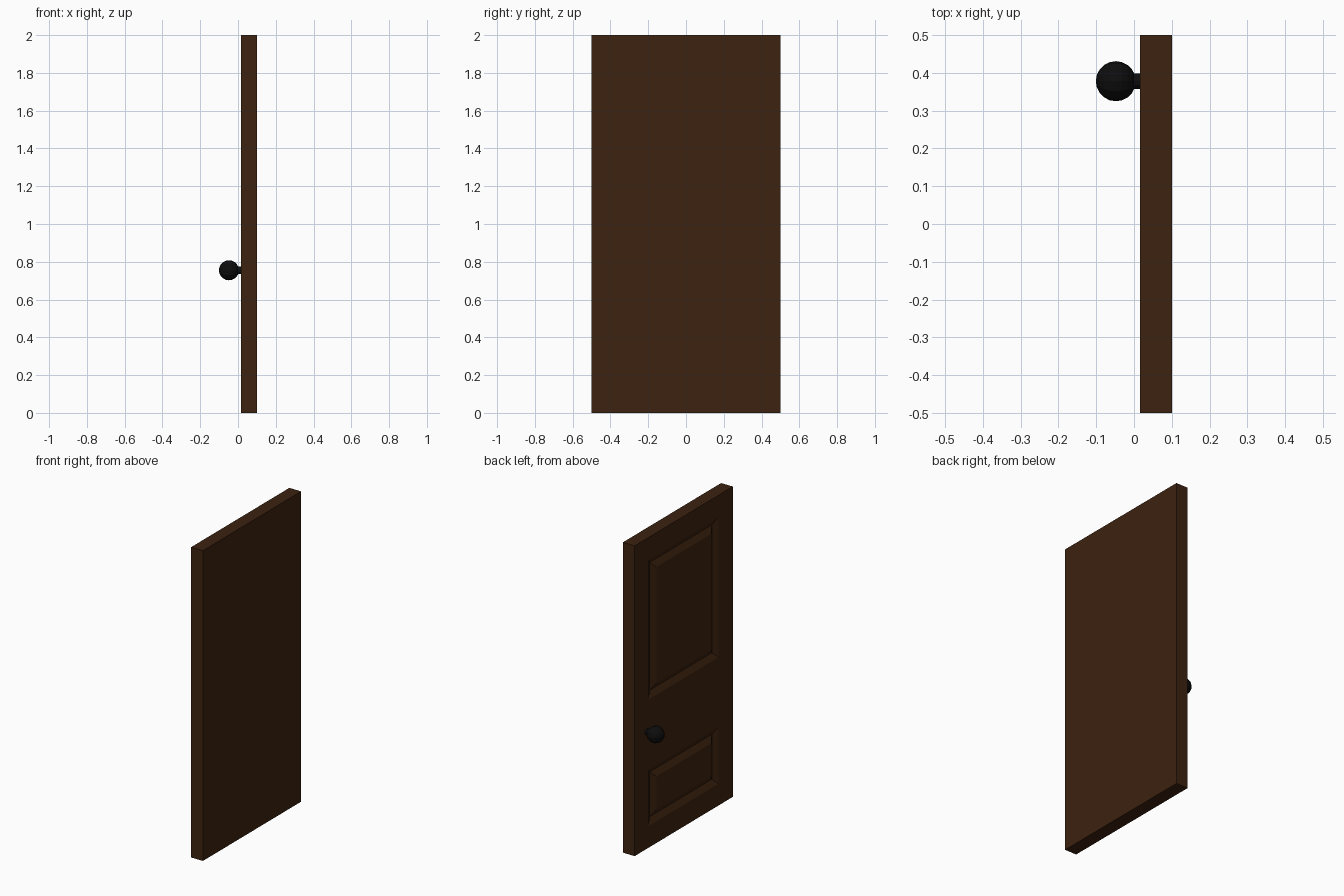
import bpy, bmesh, math
from mathutils import Matrix

if "Cube" in bpy.data.objects:
    bpy.data.objects.remove(bpy.data.objects["Cube"])

def material(name, rgb):
    m = bpy.data.materials.new(name)
    m.diffuse_color = (*rgb, 1)
    m.use_nodes = True
    m.node_tree.nodes["Principled BSDF"].inputs["Base Color"].default_value = m.diffuse_color
    return m

def finish(bm, name, mat):
    bmesh.ops.recalc_face_normals(bm, faces=bm.faces[:])
    me = bpy.data.meshes.new(name)
    bm.to_mesh(me)
    bm.free()
    me.materials.append(mat)
    ob = bpy.data.objects.new(name, me)
    bpy.context.collection.objects.link(ob)
    return ob

wood = material("dark_wood", (0.046, 0.016, 0.005))
black = material("black_metal", (0.004, 0.004, 0.004))

FRONT, BACK = 0.016, 0.1

# door slab: panelled face laid out as a grid, then given thickness
bm = bmesh.new()
ys = [-0.5, -0.355, 0.355, 0.5]
zs = [0, 0.14, 0.505, 0.955, 1.855, 2]
grid = [[bm.verts.new((FRONT, y, z)) for y in ys] for z in zs]
panels = []
for r in range(len(zs) - 1):
    for c in range(len(ys) - 1):
        f = bm.faces.new((grid[r][c], grid[r + 1][c],
                          grid[r + 1][c + 1], grid[r][c + 1]))
        if c == 1 and r in (1, 3):
            panels.append(f)
bm.normal_update()
for f in panels:
    if f.normal.x > 0:
        bmesh.ops.reverse_faces(bm, faces=bm.faces[:])
        break

# V groove around each panel: slope in, then slope back out
for depth in (-0.022, 0.022):
    bmesh.ops.inset_individual(bm, faces=panels, thickness=0.038, depth=0,
                               use_even_offset=True)
    for f in panels:
        for v in f.verts:
            v.co.x -= depth

# edges and plain back
rim = [e for e in bm.edges if e.is_boundary]
ext = bmesh.ops.extrude_edge_only(bm, edges=rim)["geom"]
for v in ext:
    if isinstance(v, bmesh.types.BMVert):
        v.co.x = BACK
bmesh.ops.holes_fill(bm, edges=[e for e in bm.edges if e.is_boundary], sides=0)
finish(bm, "door_slab", wood)

# knob ball and stem, both with their axis along x
turn = Matrix.Rotation(math.radians(90), 4, 'Y')
bm = bmesh.new()
bmesh.ops.create_uvsphere(bm, u_segments=12, v_segments=10, radius=0.053,
                          matrix=Matrix.Translation((-0.048, 0.378, 0.755)) @ turn)
finish(bm, "door_knob", black)

bm = bmesh.new()
bmesh.ops.create_cone(bm, cap_ends=True, segments=12, radius1=0.02, radius2=0.02,
                      depth=0.05,
                      matrix=Matrix.Translation((-0.005, 0.378, 0.755)) @ turn)
finish(bm, "knob_stem", black)
